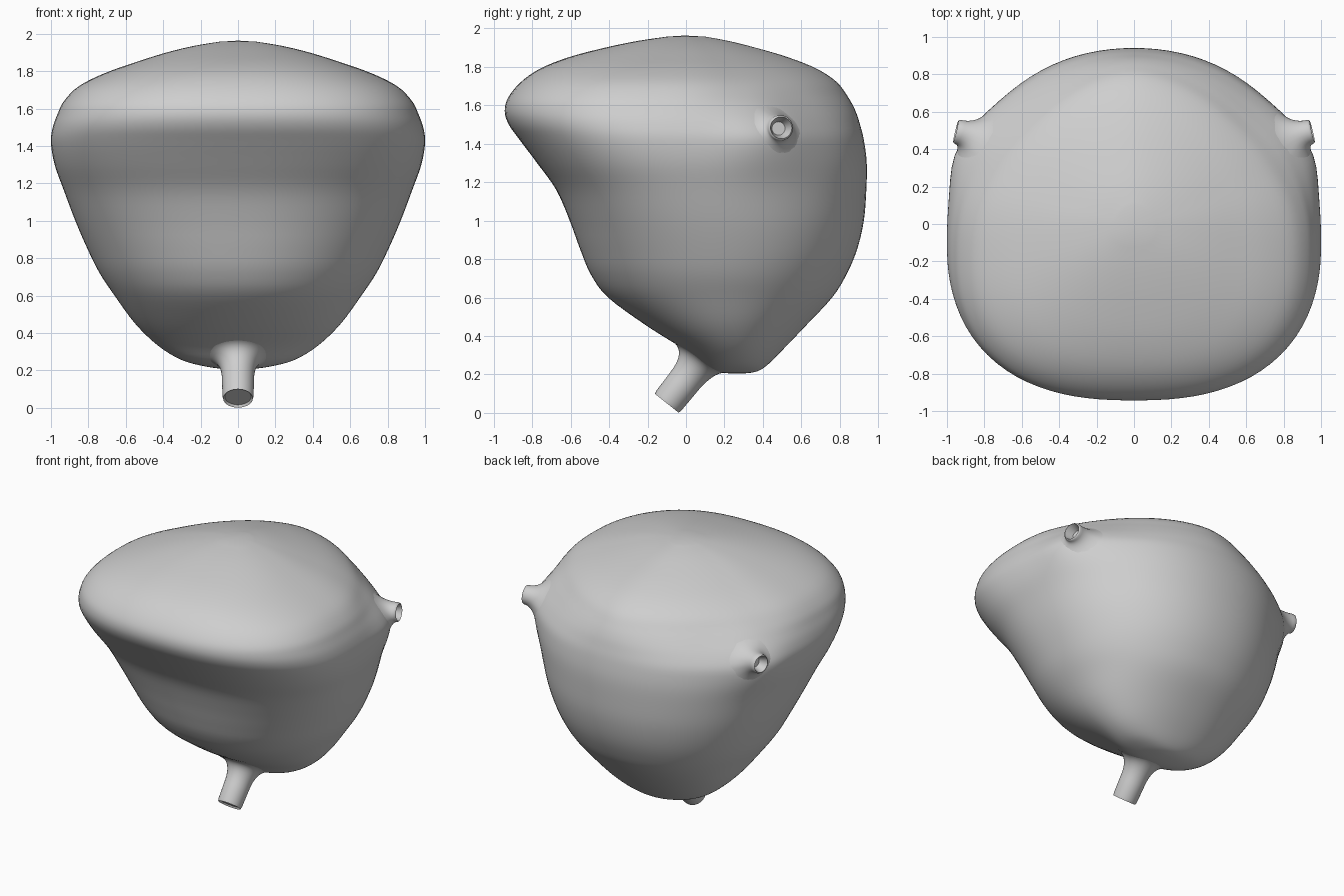
import bpy, bmesh, math
from mathutils import Vector
from mathutils.bvhtree import BVHTree

if "Cube" in bpy.data.objects:
    bpy.data.objects.remove(bpy.data.objects["Cube"])

mat = bpy.data.materials.new("soft grey")
mat.diffuse_color = (0.62, 0.62, 0.62, 1)
mat.use_nodes = True
mat.node_tree.nodes["Principled BSDF"].inputs["Base Color"].default_value = mat.diffuse_color


def finish(name, bm):
    bmesh.ops.recalc_face_normals(bm, faces=bm.faces[:])
    me = bpy.data.meshes.new(name)
    bm.to_mesh(me)
    bm.free()
    for p in me.polygons:
        p.use_smooth = True
    me.materials.append(mat)
    ob = bpy.data.objects.new(name, me)
    bpy.context.collection.objects.link(ob)
    return ob


def loft(bm, rings):
    rows = [[bm.verts.new(c) for c in r] for r in rings]
    n = len(rows[0])
    for a, b in zip(rows, rows[1:]):
        for i in range(n):
            bm.faces.new((a[i], a[(i + 1) % n], b[(i + 1) % n], b[i]))
    return rows


def spline(pts, steps):
    # Catmull-Rom through a list of tuples
    out = []
    for i in range(len(pts) - 1):
        p = [Vector(pts[min(max(i + k, 0), len(pts) - 1)]) for k in (-1, 0, 1, 2)]
        for s in range(steps):
            t = s / steps
            out.append(0.5 * (2 * p[1] + (p[2] - p[0]) * t
                              + (2 * p[0] - 5 * p[1] + 4 * p[2] - p[3]) * t * t
                              + (3 * p[1] - p[0] - 3 * p[2] + p[3]) * t ** 3))
    return out + [Vector(pts[-1])]


def smooth(a, b, x):
    t = min(max((x - a) / (b - a), 0), 1)
    return t * t * (3 - 2 * t)


# Body: horizontal sections (height, front y, back y, half width)
sections = [
    (.207, .20, .33, .07), (.22, .14, .38, .17), (.255, .08, .43, .30), (.33, -.01, .505, .425),
    (.45, -.20, .62, .55), (.6, -.405, .76, .66), (.72, -.495, .835, .74), (.85, -.55, .89, .805),
    (1.0, -.605, .925, .87), (1.16, -.675, .938, .93), (1.3, -.775, .94, .98),
    (1.42, -.865, .925, 1.0), (1.5, -.922, .905, .99), (1.57, -.943, .882, .965),
    (1.64, -.925, .845, .93), (1.72, -.86, .785, .85), (1.79, -.76, .68, .71),
    (1.85, -.61, .53, .54), (1.9, -.42, .36, .38), (1.935, -.25, .22, .235), (1.957, -.1, .1, .1)]
N = 96
rings = []
for z, f, b, w in spline(sections, 4):
    k = smooth(.5, 1.4, z)
    yc = (f + b) / 2 - .12 * k * min(1, w / .95)
    back = 2.1 - .35 * smooth(1.4, 1.7, z)
    ring = []
    for i in range(N):
        a = 2 * math.pi * i / N
        c, s = math.cos(a), math.sin(a)
        # the back exponent fades in from the widest point, so the side stays smooth
        e = 2.1 + (back - 2.1) * smooth(0, .5, s) if s > 0 else 2.1 + .35 * k
        r = (abs(c) ** e + abs(s) ** e) ** (-1 / e)
        x, y = w * r * c, yc + r * s * ((b - yc) if s > 0 else (yc - f))
        # shoulder that swells towards each inlet
        g = .06 * math.exp(-((y - .42) / .22) ** 2 - ((z - 1.47) / .2) ** 2) * smooth(.5, .8, abs(x))
        ring.append((x + math.copysign(g, x), y, z))
    rings.append(ring)
bm = bmesh.new()
rows = loft(bm, rings)
for row, z in ((rows[0], .204), (rows[-1], 1.963)):
    mid = sum((v.co for v in row), Vector()) / N
    tip = bm.verts.new((0, mid.y, z))
    for i in range(N):
        bm.faces.new((row[i], row[(i + 1) % N], tip))
bm.normal_update()
tree = BVHTree.FromBMesh(bm)
finish("bladder_body", bm)


# Tubes: lip profile (distance back from the tip, radius), then a curved flare
# that runs tangentially onto the body surface
def tube(name, tip, axis, lip, flare):
    tip, axis = Vector(tip), Vector(axis).normalized()
    side = axis.orthogonal().normalized()
    up = axis.cross(side)
    dirs = [side * math.cos(a) + up * math.sin(a)
            for a in (2 * math.pi * i / 48 for i in range(48))]
    rings = [[tip - axis * d + u * r for u in dirs] for d, r in lip]
    r = lip[-1][1]
    starts, bends, ends = rings[-1], [], []
    for u in dirs:
        p = tip + u * r
        q = tree.ray_cast(p + axis * .3, -axis)[0] or tree.find_nearest(p)[0]
        # nearest surface point keeps the flare edge on the body
        hit, normal, _, _ = tree.find_nearest(q + u * flare)
        out = normal if normal.dot(axis) > 0 else -normal
        bends.append(q)
        ends.append(hit - out * .003)
    for j in range(1, 11):
        t = j / 10
        rings.append([p * (1 - t) ** 2 + q * 2 * t * (1 - t) + e * t * t
                      for p, q, e in zip(starts, bends, ends)])
    bm = bmesh.new()
    rows = loft(bm, rings)
    bm.faces.new(rows[0])
    ob = finish(name, bm)
    bpy.context.view_layer.objects.active = ob
    ob.select_set(True)
    bpy.ops.object.shade_smooth_by_angle(angle=math.radians(50))
    ob.select_set(False)


tube("outlet_tube", (0, -.10, .05), (0, -.62, -.78),
     [(.012, .07), (.004, .075), (0, .079), (.02, .083), (.13, .086)], .09)
for sx, label in ((1, "right"), (-1, "left")):
    tube(label + "_inlet_tube", (sx * .953, .495, 1.483), (sx, .24, .06),
         [(.06, .035), (.02, .05), (0, .057), (.003, .062), (.012, .066)], .16)
